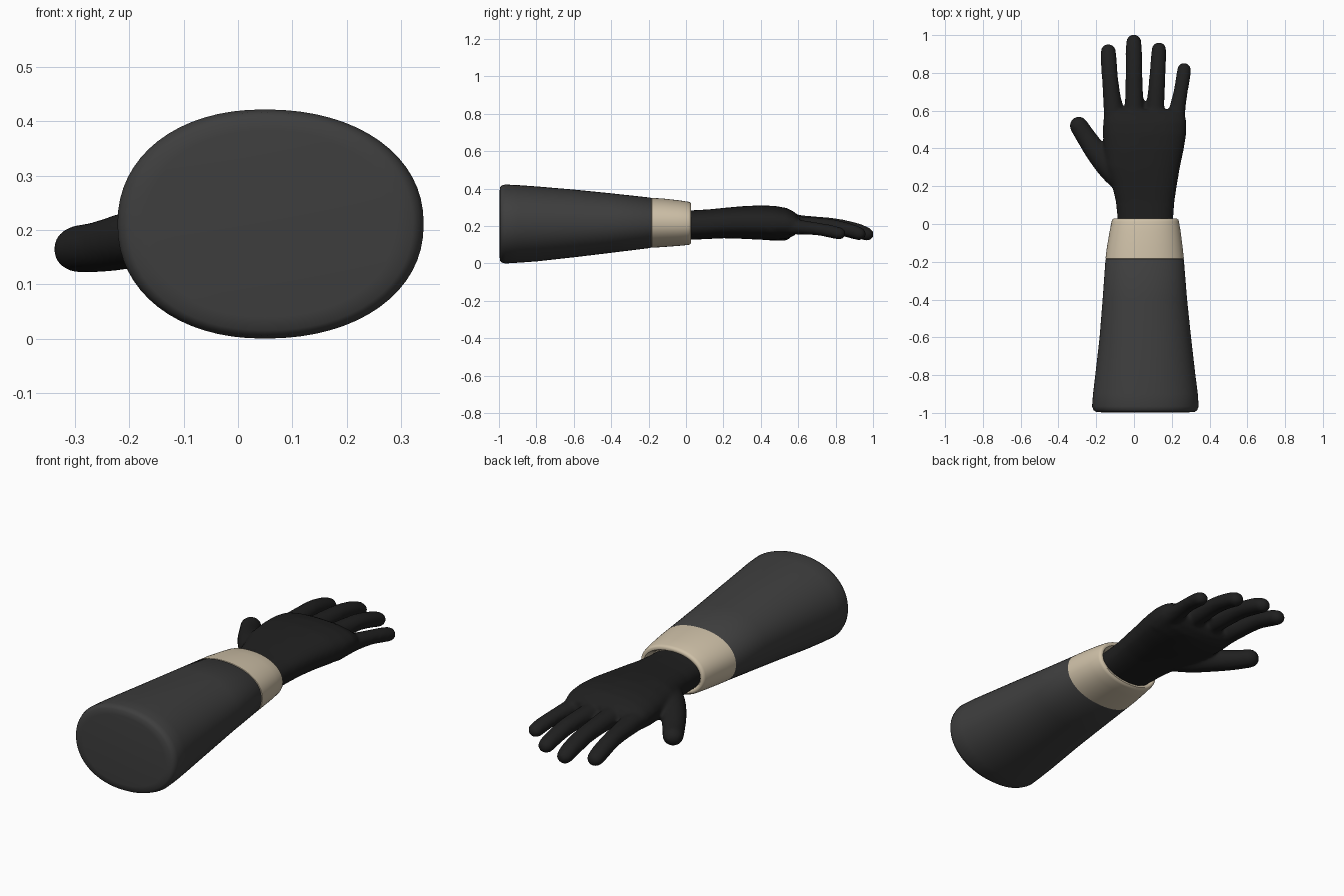
import bpy, bmesh, math
from mathutils import Vector


def material(name, rgb):
    m = bpy.data.materials.new(name)
    m.diffuse_color = (*rgb, 1)
    return m


SLEEVE = material("charcoal_cloth", (0.048, 0.048, 0.048))
CUFF = material("cream_cuff", (0.62, 0.53, 0.39))
GLOVE = material("black_glove", (0.014, 0.014, 0.014))


def skin(bm, rings):
    """Bridge successive closed rings and cap both ends."""
    loops = [[bm.verts.new(p) for p in ring] for ring in rings]
    n = len(loops[0])
    for a, b in zip(loops, loops[1:]):
        for i in range(n):
            bm.faces.new((a[i], a[(i + 1) % n], b[(i + 1) % n], b[i]))
    bm.faces.new(loops[0][::-1])
    bm.faces.new(loops[-1])


def section(y, x0, x1, z0, z1, n=64, power=2.0, peak=0.5):
    """Egg-shaped cross-section; peak is where the widest height falls."""
    cx, cz, ring = x0 + (x1 - x0) * peak, (z0 + z1) / 2, []
    for i in range(n):
        t = 2 * math.pi * i / n
        c, s = math.cos(t), math.sin(t)
        rx = x1 - cx if c > 0 else cx - x0
        ring.append((cx + rx * math.copysign(abs(c) ** (2 / power), c), y,
                     cz + (z1 - z0) / 2 * math.copysign(abs(s) ** (2 / power), s)))
    return ring


def finish(bm, name, mat, angle=50):
    bmesh.ops.recalc_face_normals(bm, faces=bm.faces)
    me = bpy.data.meshes.new(name)
    bm.to_mesh(me)
    bm.free()
    ob = bpy.data.objects.new(name, me)
    bpy.context.collection.objects.link(ob)
    me.materials.append(mat)
    bpy.ops.object.select_all(action='DESELECT')
    ob.select_set(True)
    bpy.context.view_layer.objects.active = ob
    bpy.ops.object.shade_smooth_by_angle(angle=math.radians(angle))
    return ob


def loft(name, mat, rows, power, peak):
    bm = bmesh.new()
    skin(bm, [section(*r, power=power, peak=peak) for r in rows])
    return finish(bm, name, mat)


# Tapered sleeve with a rounded closed end
loft("sleeve", SLEEVE, [
    (-0.997, -0.17, 0.29, 0.04, 0.382), (-0.994, -0.202, 0.322, 0.015, 0.407),
    (-0.985, -0.215, 0.335, 0.005, 0.417), (-0.965, -0.222, 0.342, 0, 0.422),
    (-0.9, -0.217, 0.338, 0.004, 0.419), (-0.8, -0.205, 0.325, 0.011, 0.412),
    (-0.6, -0.182, 0.302, 0.033, 0.395), (-0.4, -0.166, 0.281, 0.057, 0.375),
    (-0.19, -0.151, 0.264, 0.083, 0.352), (-0.18, -0.145, 0.258, 0.09, 0.345)],
    2.15, 0.48)

# Cuff with a rim that rolls inward around the wrist
loft("cuff", CUFF, [
    (-0.19, -0.14, 0.25, 0.096, 0.338), (-0.183, -0.151, 0.264, 0.084, 0.351),
    (-0.12, -0.143, 0.257, 0.088, 0.347), (-0.04, -0.129, 0.247, 0.094, 0.338),
    (0.012, -0.119, 0.238, 0.099, 0.33), (0.022, -0.116, 0.235, 0.102, 0.327),
    (0.028, -0.108, 0.227, 0.109, 0.319), (0.026, -0.098, 0.217, 0.12, 0.308),
    (0.012, -0.09, 0.21, 0.128, 0.3), (-0.02, -0.086, 0.206, 0.132, 0.294)],
    2.15, 0.48)


def tube(bm, pts, flat=1.0, n=20, steps=6):
    """Smooth round tube through (x, y, z, radius) with a domed tip."""
    p = [Vector(q) for q in pts]
    p = [2 * p[0] - p[1]] + p + [2 * p[-1] - p[-2]]
    path = []
    for a, b, c, d in zip(p, p[1:], p[2:], p[3:]):
        for k in range(steps):
            t = k / steps
            path.append(0.5 * (2 * b + (c - a) * t + (2 * a - 5 * b + 4 * c - d) * t ** 2
                               + (3 * b - a - 3 * c + d) * t ** 3))
    path.append(p[-2])
    end, r = path[-1].copy(), path[-1][3]
    fwd = (end.xyz - path[-3].xyz).normalized()
    for k in range(1, 7):
        t = k / 6.2 * math.pi / 2
        path.append(Vector((*(end.xyz + fwd * r * math.sin(t)), r * math.cos(t))))
    rings = []
    for i, q in enumerate(path):
        d = (path[min(i + 1, len(path) - 1)].xyz - path[max(i - 1, 0)].xyz).normalized()
        side = d.cross(Vector((0, 0, 1))).normalized()
        up = side.cross(d)
        rings.append([q.xyz + q[3] * (side * math.cos(a) + up * flat * math.sin(a))
                      for a in (2 * math.pi * j / n for j in range(n))])
    skin(bm, rings)


# Gloved hand: palm, four drooping fingers and a thumb fused together
bm = bmesh.new()
skin(bm, [section(*r, n=48, power=2.4) for r in [
    (-0.06, -0.082, 0.202, 0.13, 0.283), (0.03, -0.087, 0.207, 0.127, 0.284),
    (0.12, -0.096, 0.214, 0.131, 0.289), (0.2, -0.115, 0.226, 0.135, 0.297),
    (0.3, -0.15, 0.243, 0.132, 0.306), (0.4, -0.16, 0.264, 0.127, 0.311),
    (0.48, -0.165, 0.277, 0.126, 0.307), (0.54, -0.163, 0.278, 0.132, 0.296),
    (0.58, -0.157, 0.268, 0.15, 0.275), (0.605, -0.14, 0.25, 0.175, 0.25)]])
fingers = [
    [(-0.1, 0.48, 0.21, 0.06), (-0.112, 0.62, 0.208, 0.05), (-0.127, 0.77, 0.2, 0.043),
     (-0.134, 0.87, 0.177, 0.043), (-0.136, 0.914, 0.162, 0.04)],
    [(0.002, 0.48, 0.225, 0.06), (0.001, 0.62, 0.213, 0.05), (0, 0.79, 0.202, 0.045),
     (-0.001, 0.91, 0.177, 0.044), (-0.001, 0.964, 0.158, 0.04)],
    [(0.105, 0.48, 0.215, 0.055), (0.113, 0.62, 0.208, 0.048), (0.123, 0.77, 0.2, 0.043),
     (0.13, 0.88, 0.175, 0.041), (0.132, 0.924, 0.16, 0.039)],
    [(0.213, 0.45, 0.2, 0.055), (0.225, 0.58, 0.196, 0.046), (0.245, 0.69, 0.186, 0.038),
     (0.259, 0.77, 0.172, 0.038), (0.265, 0.817, 0.161, 0.037)]]
for f in fingers:
    tube(bm, f, 0.9)
tube(bm, [(-0.05, 0.22, 0.205, 0.065), (-0.12, 0.29, 0.195, 0.067), (-0.19, 0.37, 0.183, 0.06),
          (-0.25, 0.455, 0.17, 0.053), (-0.292, 0.52, 0.165, 0.049)], 0.9)
hand = finish(bm, "gloved_hand", GLOVE, 180)
fuse = hand.modifiers.new("fuse", 'REMESH')
fuse.mode = 'VOXEL'
fuse.voxel_size = 0.009
fuse.use_smooth_shade = True
soften = hand.modifiers.new("soften", 'SMOOTH')
soften.factor = 0.5
soften.iterations = 8
